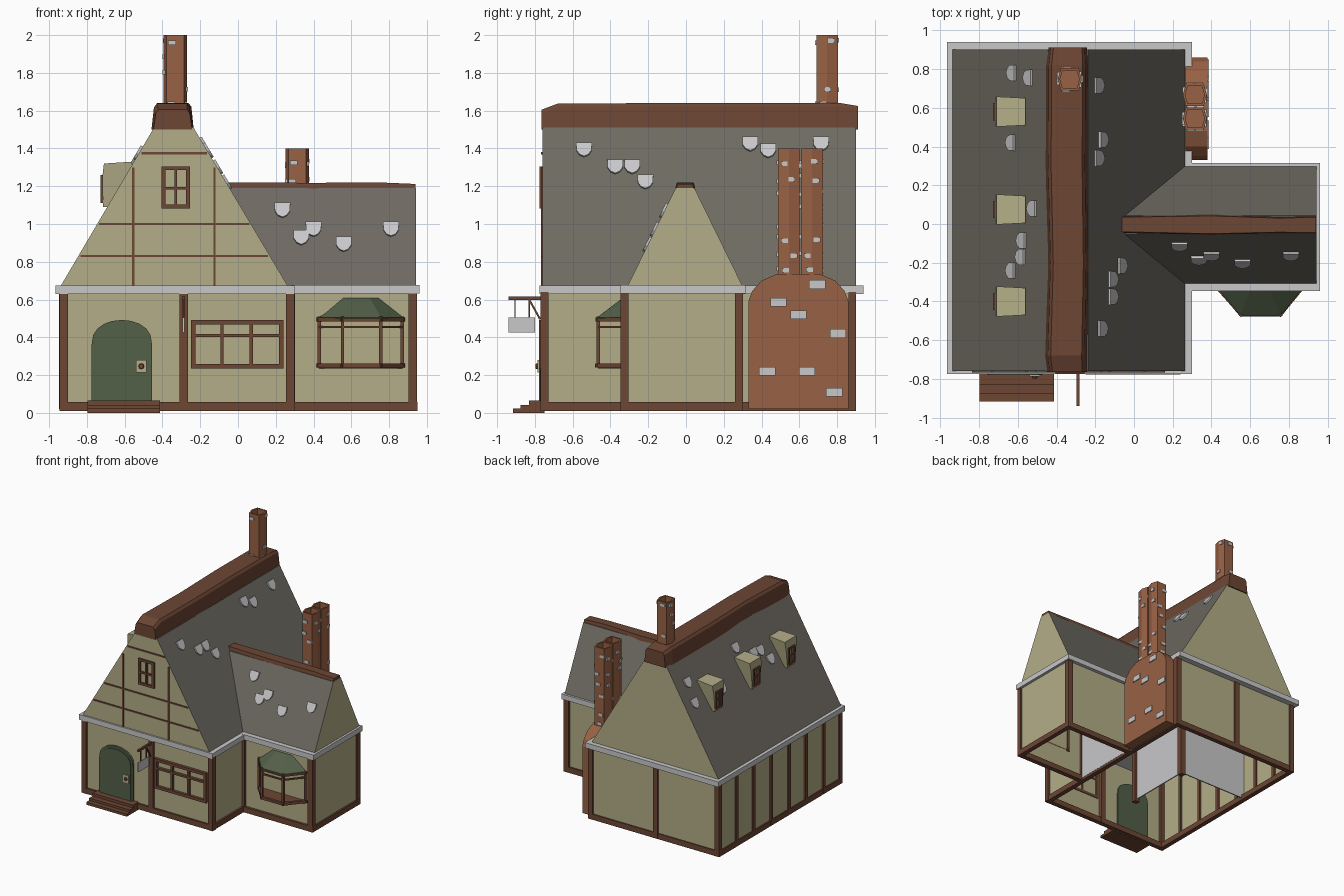
import bpy, bmesh, math, random
from mathutils import Vector as V

if "Cube" in bpy.data.objects:
    bpy.data.objects.remove(bpy.data.objects["Cube"])
random.seed(4)

def mat(name, r, g, b):
    m = bpy.data.materials.new(name)
    m.diffuse_color = (r, g, b, 1)
    m.use_nodes = True
    m.node_tree.nodes["Principled BSDF"].inputs["Base Color"].default_value = m.diffuse_color
    return m

CREAM = mat("cream plaster", .456, .423, .246)
WOOD = mat("brown timber", .15, .061, .034)
PALE = mat("pale grey", .58, .58, .59)
SLATE = mat("slate grey", .156, .144, .122)
BRICK = mat("orange brick", .314, .119, .058)
GREEN = mat("dark green", .084, .117, .065)

# ---- helpers: every piece is (verts, faces); a part joins pieces
def loft(rings, cap=True):
    n = len(rings[0])
    faces = [(k*n+i, k*n+(i+1) % n, k*n+n+(i+1) % n, k*n+n+i)
             for k in range(len(rings)-1) for i in range(n)]
    if cap:
        faces += [tuple(range(n)), tuple(range((len(rings)-1)*n, len(rings)*n))]
    return [V(p) for r in rings for p in r], faces

def box(x0, x1, y0, y1, z0, z1, cap=True):
    return loft([[(x0, y0, z), (x1, y0, z), (x1, y1, z), (x0, y1, z)] for z in (z0, z1)], cap)

def bar(p, q, t):
    p, q = V(p), V(q)
    d = (q-p).normalized()
    a = d.cross(V((0, 0, 1)) if abs(d.z) < .9 else V((1, 0, 0))).normalized()*t/2
    b = d.cross(a)
    return loft([[c+a+b, c-a+b, c-a-b, c+a-b] for c in (p-d*t/2, q+d*t/2)])

def part(name, mats, pieces, rule=None):
    bm = bmesh.new()
    for verts, faces in pieces:
        vs = [bm.verts.new(v) for v in verts]
        for f in faces:
            bm.faces.new([vs[i] for i in f])
    bmesh.ops.recalc_face_normals(bm, faces=bm.faces)
    bm.normal_update()
    mats = mats if isinstance(mats, list) else [mats]
    for f in bm.faces:
        f.material_index = rule(f) if rule else 0
    me = bpy.data.meshes.new(name)
    bm.to_mesh(me)
    bm.free()
    for m in mats:
        me.materials.append(m)
    ob = bpy.data.objects.new(name, me)
    bpy.context.collection.objects.link(ob)
    return ob

def window_bars(u0, u1, z0, z1, t, us, zs):
    """Frame and glazing bars as (u0, u1, z0, z1)."""
    s = t*.7/2
    return ([(u0, u0+t, z0, z1), (u1-t, u1, z0, z1), (u0, u1, z0, z0+t), (u0, u1, z1-t, z1)]
            + [(u-s, u+s, z0, z1) for u in us] + [(u0, u1, z-s, z+s) for z in zs])

# ---- walls (open below)
part("main_walls", CREAM, [box(-.935, .28, -.755, .89, .015, .64, False)])
part("wing_walls", CREAM, [box(.28, .937, -.325, .285, .015, .64, False)])
part("inner_partitions", PALE, [box(.287, .297, -.31, .27, .03, .63), box(-.275, -.265, -.3, .28, .03, .63),
                                box(-.93, -.27, .275, .285, .03, .63)])

# ---- timber frame
sill = []
for x0, x1, y0, y1 in [(-.945, .295, -.77, .9), (.255, .95, -.345, .3)]:
    t = .04
    sill += [box(x0, x1, y0, y0+t, .01, .057), box(x0, x1, y1-t, y1, .01, .057),
             box(x0, x0+t, y0, y1, .01, .057), box(x1-t, x1, y0, y1, .01, .057)]
part("sill_beams", WOOD, sill)
posts = [(-.922, -.75), (.277, -.75), (-.922, .88), (.277, .88), (.925, -.325), (.925, .28),
         (.28, -.325), (.28, .28), (-.287, -.75), (-.34, .88), (-.27, -.3), (-.27, .28)]
part("corner_posts", WOOD, [box(x-.023, x+.023, y-.021, y+.021, .01, .64) for x, y in posts])
part("side_studs", WOOD, [box(-.948, -.92, y-.015, y+.015, .02, .64)
                          for y in (.66, .43, .19, -.05, -.28, -.52)])

# ---- eaves and roofs
part("main_eaves", PALE, [box(-.965, .3, -.775, .94, .63, .675)])
part("wing_eaves", PALE, [box(.28, .96, -.347, .315, .632, .677)])
prof = [(-.94, .67), (.265, .67), (-.235, 1.51), (-.445, 1.51)]
part("main_roof", [SLATE, CREAM], [loft([[(x, y, z) for x, z in prof] for y in (-.76, .9)])],
     lambda f: int(abs(f.normal.y) > .9))
wprof = [(-.31, .67, .26), (.3, .67, .26), (.045, 1.19, -.06), (-.055, 1.19, -.06)]
part("wing_roof", [SLATE, CREAM], [loft([[(x, y, z) for y, z, x in wprof], [(.942, y, z) for y, z, x in wprof]])],
     lambda f: int(f.normal.x > .9))

# ridge caps, slightly uneven like hewn logs
ridge = []
for y, s, dx, top in [(-.765, .95, 0, 1.605), (-.68, 1, -.005, 1.637), (-.2, .97, .006, 1.64),
                      (.3, 1, -.003, 1.64), (.82, 1, 0, 1.64), (.91, .92, .003, 1.625)]:
    ridge.append([(-.345+dx+u*s, y, z) for u, z in
                  [(-.108, 1.5), (.108, 1.5), (.095, top-.02), (.08, top), (-.08, top), (-.095, top-.02)]])
part("main_ridge", WOOD, [loft(ridge)])
part("wing_ridge", WOOD, [loft([[(x, y0, 1.17), (x, y1, 1.17), (x, y1-.01, z), (x, y0+.01, z)]
     for x, y0, y1, z in [(-.065, -.05, .045, 1.22), (.4, -.06, .052, 1.218), (.75, -.052, .04, 1.22),
                          (.94, -.055, .045, 1.212)]])])

# ---- scattered pale slates
def tile(c, u, v):
    c, u, v = V(c), V(u).normalized(), V(v).normalized()
    n = u.cross(v)
    n = n if n.z > 0 else -n
    pts = [(-.042, .042), (.042, .042), (.04, -.005), (.024, -.03), (0, -.042), (-.024, -.03), (-.04, -.005)]
    return loft([[c+u*a+v*b+n*h for a, b in pts] for h in (-.005, .012)])

tiles = [tile((x, -.31+.255*(z-.67)/.52, z), (1, 0, 0), (0, .255, .52)) for x, z in
         [(.235, 1.07), (.335, .925), (.4, .97), (.56, .89), (.81, .97)]]
tiles += [tile((.265-.595*(z-.67), y, z), (0, 1, 0), (-.595, 0, 1)) for y, z in
          [(-.54, 1.39), (-.375, 1.3), (-.285, 1.3), (-.215, 1.22), (.34, 1.42), (.435, 1.385), (.715, 1.42)]]
tiles += [tile((x, y, .67+(x+.94)/.589), (0, 1, 0), (.589, 0, 1)) for x, y in
          [(-.63, .78), (-.545, .755), (-.635, .42), (-.525, .08), (-.58, -.085), (-.585, -.17), (-.635, -.24)]]
part("loose_slates", PALE, tiles)

# ---- dormers on the left slope
dorm, dwin = [], []
for yc in (.58, .075, -.4):
    p = [(-.715, 1.09, .048), (-.718, 1.25, .07), (-.71, 1.32, .078), (-.56, 1.33, .07), (-.56, 1.2, .06), (-.66, 1.09, .048)]
    dorm.append(loft([[(x, yc+s*w, z) for x, z, w in p] for s in (-1, 1)]))
    dwin += [box(-.727, -.71, a, b, c, d) for a, b, c, d in
             window_bars(yc-.045, yc+.045, 1.11, 1.26, .016, [yc], [1.19])]
part("dormers", CREAM, dorm)
part("dormer_windows", WOOD, dwin)

# ---- front gable timbers and windows
gable = [(-.51, -.165, 1.375), (-.735, .06, 1.0), (-.835, .16, .83)]
part("gable_timbers", WOOD, [box(a, b, -.767, -.75, z-.006, z+.006) for a, b, z in gable]
     + [box(x-.006, x+.006, -.767, -.75, .67, 1.3) for x in (-.555, -.125)])
part("gable_window", WOOD, [box(a, b, -.775, -.75, c, d) for a, b, c, d in
                            window_bars(-.405, -.255, 1.083, 1.305, .02, [-.33], [1.19])])
part("front_window", WOOD, [box(a, b, -.778, -.75, c, d) for a, b, c, d in
                            window_bars(-.25, .24, .235, .492, .024, [-.085, .07], [.41])])

# ---- bay window
foot = [(.43, -.325), (.553, -.465), (.755, -.465), (.87, -.325)]
bay = [loft([[(x, y, z) for x, y in foot] for z in (.235, .255)])]
for i, (x, y) in enumerate(foot):
    bay.append(bar((x, y, .25), (x, y, .5), .018))
    if i < 3:
        for z, t in ((.25, .022), (.455, .012), (.495, .02)):
            bay.append(bar((x, y, z), (*foot[i+1], z), t))
part("bay_window", WOOD, bay)
part("bay_roof", GREEN, [loft([[(.415, -.32, .5), (.548, -.478, .5), (.76, -.478, .5), (.885, -.32, .5)],
                               [(.545, -.32, .61), (.6, -.34, .605), (.7, -.34, .605), (.745, -.32, .61)]])])

# ---- arched door, handle, steps
def arch(cx, w, z0, zs, zt):
    a = [math.pi*i/10 for i in range(11)]
    return [(cx-w, z0)] + [(cx-w*math.cos(t), zs+(zt-zs)*math.sin(t)**.8 if 0 < t < 3.1 else zs) for t in a] + [(cx+w, z0)]
part("door_frame", GREEN, [loft([[(x, y, z) for x, z in arch(-.615, .16, .06, .36, .492)] for y in (-.772, -.745)])])
part("door", GREEN, [loft([[(x, y, z) for x, z in arch(-.615, .142, .06, .36, .472)] for y in (-.779, -.745)])])
part("handle_plate", CREAM, [box(-.54, -.485, -.787, -.775, .215, .28)])
part("handle_knob", WOOD, [loft([[(-.512+r*math.cos(i*math.pi/4), y, .247+r*math.sin(i*math.pi/4)) for i in range(8)]
                                 for y, r in ((-.785, .016), (-.797, .012))])])
part("steps", WOOD, [box(-.797, -.413, -y, -.75, z0, z1) for y, z0, z1 in
                     ((.915, 0, .022), (.875, .02, .042), (.83, .04, .065))])

# ---- hanging sign
part("sign_bracket", WOOD, [box(-.297, -.281, -.94, -.76, .597, .615), bar((-.289, -.775, .5), (-.289, -.83, .6), .01)])
part("sign_board", PALE, [box(-.293, -.284, -.94, -.8, .425, .505)])
part("sign_chains", WOOD, [bar((-.289, y, .505), (-.289, y, .6), .007) for y in (-.905, -.83)])

# ---- chimneys
stack = [(.33, .02), (.33, .59), (.35, .645), (.4, .7), (.48, .735), (.71, .735), (.79, .7), (.84, .645), (.86, .59), (.86, .02)]
part("chimney_base", BRICK, [loft([[(x, y, z) for y, z in stack] for x in (.265, .38)])])
part("chimney_bricks", PALE, [box(.37, .388, y-.043, y+.043, z-.023, z+.023) for y, z in
     [(.49, .585), (.595, .52), (.695, .68), (.805, .42), (.43, .22), (.64, .22), (.785, .11)]])

def flue(name, cx, cy, z0, z1):
    hexa = [(.062, 0), (.046, .057), (-.046, .057), (-.062, 0), (-.046, -.057), (.046, -.057)]
    part(name, BRICK, [loft([[(cx+x*s, cy+y*s, z) for x, y in hexa]
                             for z, s in ((z0, 1), (z1, 1), (z1, .8), (z1-.08, .8))])])
    bricks, z = [], z0+.06
    while z < z1-.02:
        for sx, sy in ((0, -1), (1, 0), (0, 1), (-1, 0)):
            if random.random() < .65:
                o, h = random.uniform(-.027, .027), z+random.uniform(-.015, .015)
                if sx:
                    x = cx+sx*(.062-.28*abs(o))
                    bricks.append(box(x-.008, x+.006, cy+o-.018, cy+o+.018, h-.012, h+.012))
                else:
                    y = cy+sy*.057
                    bricks.append(box(cx+o-.02, cx+o+.02, y-.008, y+.006, h-.012, h+.012))
        z += .08
    part(name+"_bricks", PALE, bricks)

flue("ridge_flue", -.332, .747, 1.58, 2.0)
flue("side_flue_front", .314, .545, .7, 1.4)
flue("side_flue_back", .314, .667, .7, 1.4)
